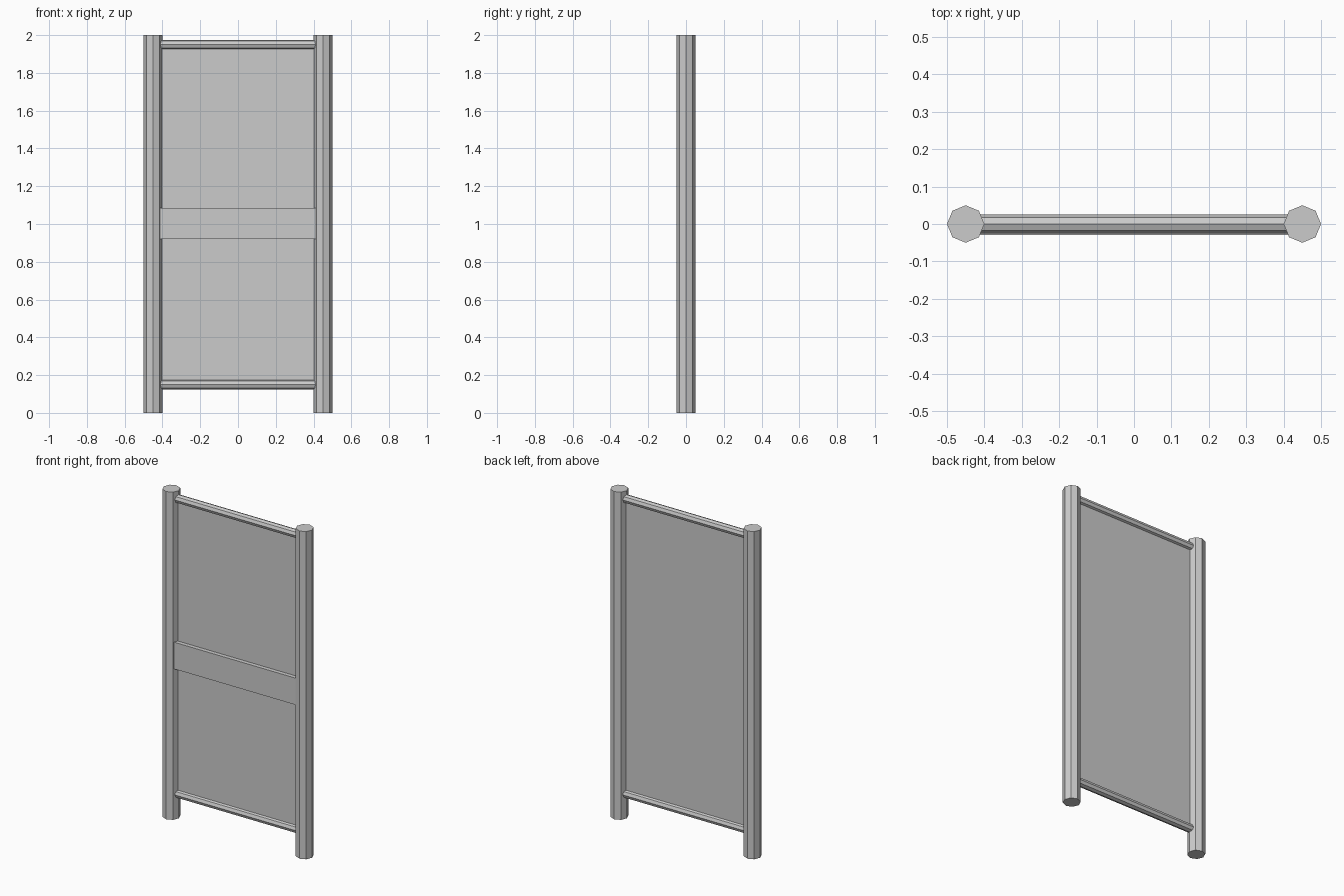
import bpy
import math

if "Cube" in bpy.data.objects:
    bpy.data.objects.remove(bpy.data.objects["Cube"])


def octagon_bar(name, radius, length, location, rotation=(0, 0, 0)):
    bpy.ops.mesh.primitive_cylinder_add(vertices=8, radius=radius, depth=length,
                                        location=location, rotation=rotation)
    bpy.context.object.name = name


def box(name, size, location):
    bpy.ops.mesh.primitive_cube_add(size=1, location=location)
    obj = bpy.context.object
    obj.name = name
    obj.scale = size
    bpy.ops.object.transform_apply(location=False, rotation=False, scale=True)


# Upright posts
for side, x in (("left", -0.45), ("right", 0.45)):
    octagon_bar(side + "_post", 0.05, 2.0, (x, 0, 1.0))

# Horizontal rails, ends sunk into the posts
for level, z in (("bottom", 0.15), ("top", 1.95)):
    octagon_bar(level + "_rail", 0.025, 0.84, (0, 0, z), (0, math.pi / 2, 0))

# Thin infill panel between the rails
box("panel", (0.82, 0.01, 1.8), (0, 0, 1.05))

# Crossboard on the front face of the panel only
box("front_crossboard", (0.84, 0.03, 0.163), (0, -0.015, 1.002))
